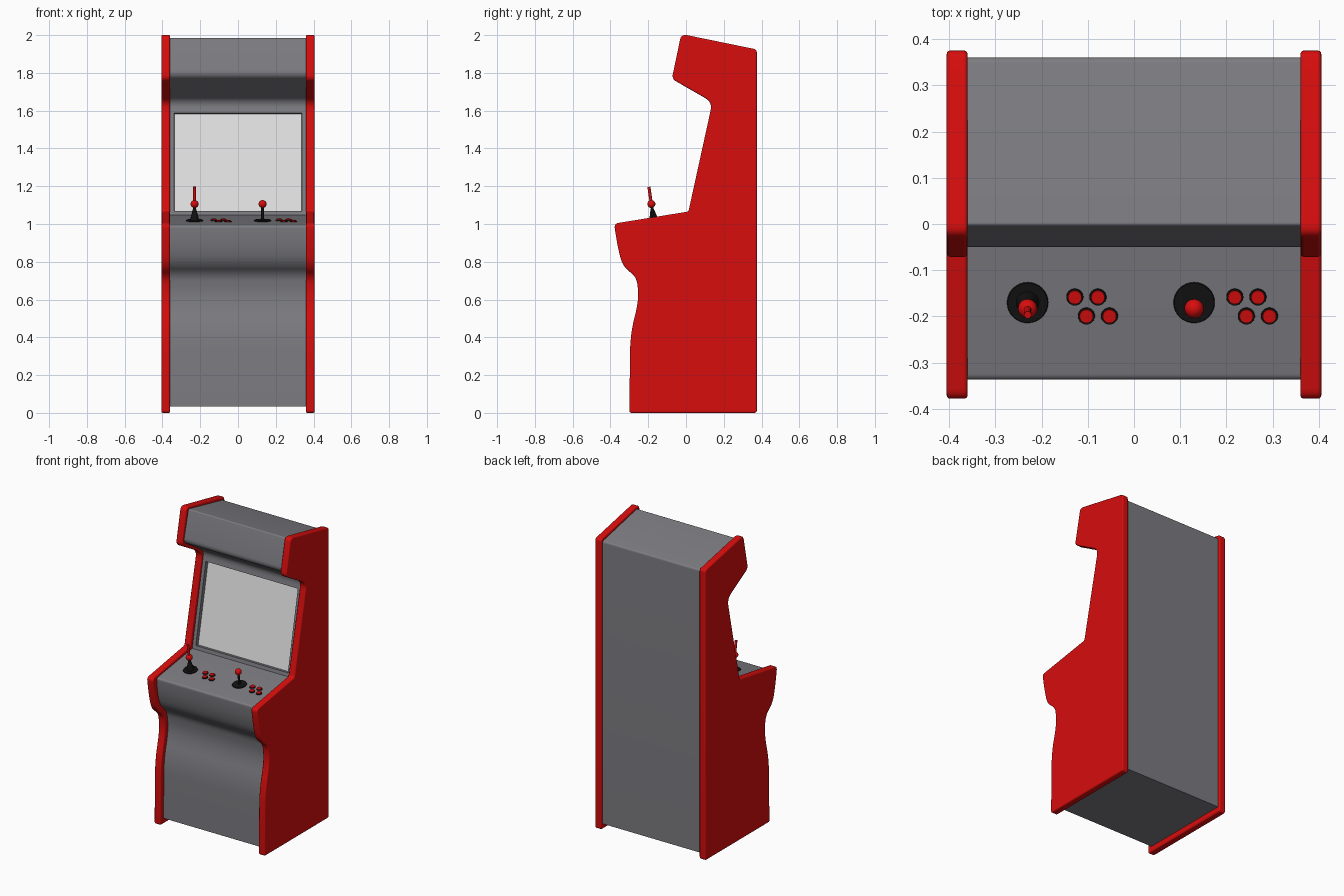
import bpy, bmesh, math
from mathutils import Matrix, Vector

if "Cube" in bpy.data.objects:
    bpy.data.objects.remove(bpy.data.objects["Cube"])


def mat(name, r, g, b):
    m = bpy.data.materials.new(name)
    m.diffuse_color = (r, g, b, 1)
    m.use_nodes = True
    m.node_tree.nodes["Principled BSDF"].inputs["Base Color"].default_value = m.diffuse_color
    return m


RED = mat("red", 0.68, 0.004, 0.004)
GREY = mat("grey", 0.2, 0.2, 0.22)
BLACK = mat("black", 0.006, 0.006, 0.006)
SCREEN = mat("screen_white", 0.75, 0.75, 0.75)


def finish(name, bm, mats, angle=35):
    bmesh.ops.recalc_face_normals(bm, faces=bm.faces)
    me = bpy.data.meshes.new(name)
    bm.to_mesh(me)
    bm.free()
    ob = bpy.data.objects.new(name, me)
    bpy.context.collection.objects.link(ob)
    for m in mats:
        me.materials.append(m)
    bpy.ops.object.select_all(action='DESELECT')
    ob.select_set(True)
    bpy.context.view_layer.objects.active = ob
    bpy.ops.object.shade_smooth_by_angle(angle=math.radians(angle))
    return ob


def rounded(points, n=6):
    """Outline from (y, z, corner length), each corner replaced by a curve."""
    out = []
    for i, (y, z, r) in enumerate(points):
        c = Vector((y, z))
        if r == 0:
            out.append(c)
            continue
        p = Vector(points[i - 1][:2])
        q = Vector(points[(i + 1) % len(points)][:2])
        a = c + (p - c).normalized() * min(r, (p - c).length * 0.49)
        b = c + (q - c).normalized() * min(r, (q - c).length * 0.49)
        for k in range(n + 1):
            t = k / n
            out.append(a * (1 - t) ** 2 + c * 2 * t * (1 - t) + b * t * t)
    return out


def slab(points, x0, x1):
    bm = bmesh.new()
    face = bm.faces.new([bm.verts.new((x0, p.x, p.y)) for p in rounded(points)])
    ext = bmesh.ops.extrude_face_region(bm, geom=[face])
    bmesh.ops.translate(bm, vec=(x1 - x0, 0, 0),
                        verts=[v for v in ext["geom"] if isinstance(v, bmesh.types.BMVert)])
    bmesh.ops.recalc_face_normals(bm, faces=bm.faces)
    return bm


# Side panels
side = [(-0.30, 0, .015), (0.375, 0, .015), (0.375, 1.924, .018), (-0.025, 2.006, .03),
        (-0.075, 1.768, .025), (0.14, 1.645, .045), (0.013, 1.066, .012),
        (-0.381, 1.002, .025), (-0.362, 0.88, .06), (-0.335, 0.775, .05),
        (-0.262, 0.72, .04), (-0.248, 0.60, .09), (-0.295, 0.42, .10)]
for label, s in (("left", -1), ("right", 1)):
    panel = finish(label + "_side_panel", slab(side, s * 0.36, s * 0.405), [RED])
    bev = panel.modifiers.new("edge_round", 'BEVEL')
    bev.width = 0.007
    bev.segments = 3
    bev.limit_method = 'ANGLE'
    bev.angle_limit = math.radians(60)
    bev.use_clamp_overlap = False

# Cabinet body with recessed screen
body = [(-0.265, .035, 0), (0.36, .035, 0), (0.36, 1.908, .012), (-0.003, 1.986, .008),
        (-0.056, 1.785, .03), (0.157, 1.65, .04), (0.035, 1.047, 0),
        (-0.338, 0.992, .015), (-0.327, 0.88, .06), (-0.297, 0.79, .05),
        (-0.232, 0.735, .04), (-0.213, 0.60, .09), (-0.262, 0.42, .10)]
bm = slab(body, -0.361, 0.361)
glass = max((f for f in bm.faces if f.normal.y < -0.5
             and 1.1 < f.calc_center_median().z < 1.6), key=lambda f: f.calc_area())
bmesh.ops.inset_individual(bm, faces=[glass], thickness=0.033)
bmesh.ops.inset_individual(bm, faces=[glass], thickness=0.001, depth=-0.025)
glass.material_index = 1
finish("cabinet_body", bm, [GREY, SCREEN])

# Controls, all standing square on the sloped panel
TILT = math.atan2(0.055, 0.373)


def on_panel(x, y, h):
    z = 0.992 + (y + 0.338) * 0.055 / 0.373
    return (Matrix.Translation((x, y, z)) @ Matrix.Rotation(TILT, 4, 'X')
            @ Matrix.Translation((0, 0, h)))


def peg(name, x, y, h0, h1, r0, r1, m, sides=24):
    bm = bmesh.new()
    bmesh.ops.create_cone(bm, cap_ends=True, segments=sides, radius1=r0, radius2=r1,
                          depth=h1 - h0, matrix=on_panel(x, y, (h0 + h1) / 2))
    finish(name, bm, [m])


def ball(name, x, y, h, r, m):
    bm = bmesh.new()
    bmesh.ops.create_uvsphere(bm, u_segments=20, v_segments=12, radius=r,
                              matrix=on_panel(x, y, h))
    finish(name, bm, [m], 60)


for label, x in (("left", -0.23), ("right", 0.13)):
    peg(label + "_stick_plate", x, -0.17, -0.004, 0.005, 0.046, 0.043, BLACK, 32)
    peg(label + "_stick_shaft", x, -0.17, 0, 0.085, 0.007, 0.007, BLACK)
    ball(label + "_stick_ball", x, -0.17, 0.09, 0.021, RED)
    # Four buttons beside each stick
    first = x + (0.102 if x < 0 else 0.088)
    for i, (dx, y) in enumerate(((0, -0.158), (0.05, -0.158), (0.025, -0.199), (0.075, -0.199))):
        peg(f"{label}_button_ring_{i}", first + dx, y, -0.004, 0.004, 0.019, 0.018, BLACK)
        peg(f"{label}_button_{i}", first + dx, y, 0, 0.008, 0.0155, 0.0145, RED)

# Left stick has a boot at its base and a tall red tip
peg("left_stick_boot", -0.23, -0.17, 0, 0.065, 0.026, 0.008, BLACK)
peg("left_stick_tip", -0.23, -0.17, 0.09, 0.182, 0.008, 0.008, RED)
